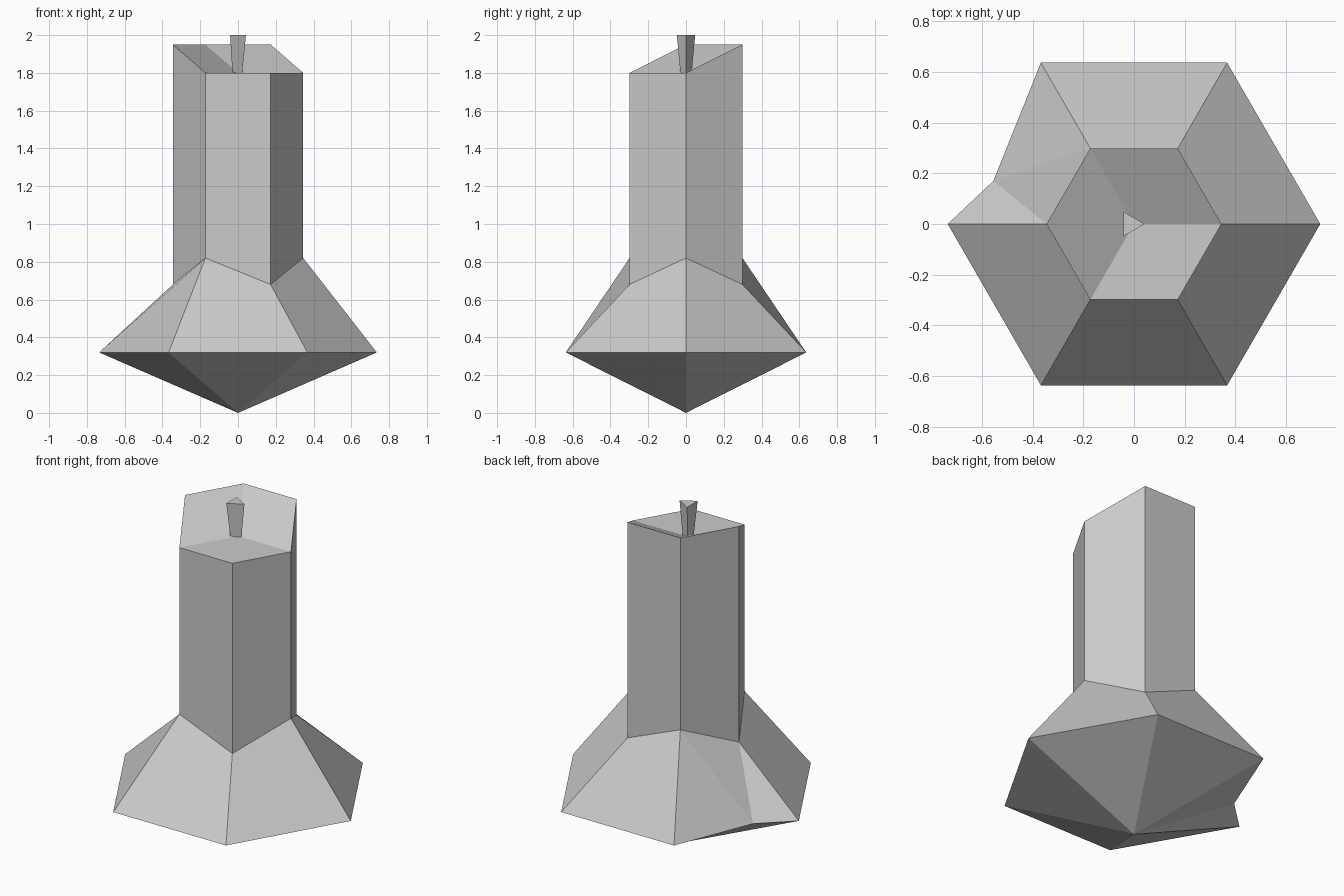
import bpy
import bmesh
from math import cos, sin, pi

cube = bpy.data.objects.get("Cube")
if cube:
    bpy.data.objects.remove(cube)

# one plain grey for the whole candle
GREY = (0.6, 0.6, 0.6, 1.0)
wax = bpy.data.materials.new("grey wax")
wax.use_nodes = True
wax.diffuse_color = GREY
wax.node_tree.nodes["Principled BSDF"].inputs["Base Color"].default_value = GREY


def ring(bm, sides, radius, heights, cx=0.0):
    """Regular ring of vertices with a height for each corner."""
    return [bm.verts.new((cx + radius * cos(2 * pi * i / sides),
                          radius * sin(2 * pi * i / sides), heights[i]))
            for i in range(sides)]


def bridge(bm, low, high, skip=None):
    n = len(low)
    for i in range(n):
        if i != skip:
            j = (i + 1) % n
            bm.faces.new((low[i], low[j], high[j], high[i]))


def fan(bm, loop, tip, flip=False):
    for a, b in zip(loop, loop[1:] + loop[:1]):
        bm.faces.new((b, a, tip) if flip else (a, b, tip))


def finish(bm, name):
    mesh = bpy.data.meshes.new(name)
    bm.to_mesh(mesh)
    bm.free()
    mesh.materials.append(wax)
    obj = bpy.data.objects.new(name, mesh)
    bpy.context.collection.objects.link(obj)
    return obj


RIM, COLUMN = 0.735, 0.345
FOOT = [0.82, 0.68] * 3                          # zigzag where column meets base
TOP = [1.8, 1.95, 1.95, 1.95, 1.8, 1.8]          # rim melted lower at the front

# column with a sunken top
bm = bmesh.new()
foot = ring(bm, 6, COLUMN, FOOT)
top = ring(bm, 6, COLUMN, TOP)
bridge(bm, foot, top)
fan(bm, top, bm.verts.new((0, 0, 1.8)))
finish(bm, "candle_column")

# flared wax base with a notch in its back left edge and a pointed underside
bm = bmesh.new()
rim = ring(bm, 6, RIM, [0.32] * 6)
foot = ring(bm, 6, COLUMN, FOOT)
notch = bm.verts.new((-0.555, 0.17, 0.32))
bridge(bm, rim, foot, skip=2)
for a, b in ((rim[2], foot[2]), (foot[2], foot[3]), (foot[3], rim[3])):
    bm.faces.new((b, a, notch))
fan(bm, rim[:3] + [notch] + rim[3:], bm.verts.new((0, 0, 0)), flip=True)
finish(bm, "wax_base")

# three-sided wick widening upwards
bm = bmesh.new()
low = ring(bm, 3, 0.033, [1.79] * 3, -0.012)
high = ring(bm, 3, 0.056, [2.0] * 3, -0.014)
bridge(bm, low, high)
bm.faces.new(high)
bm.faces.new(low[::-1])
finish(bm, "wick")
